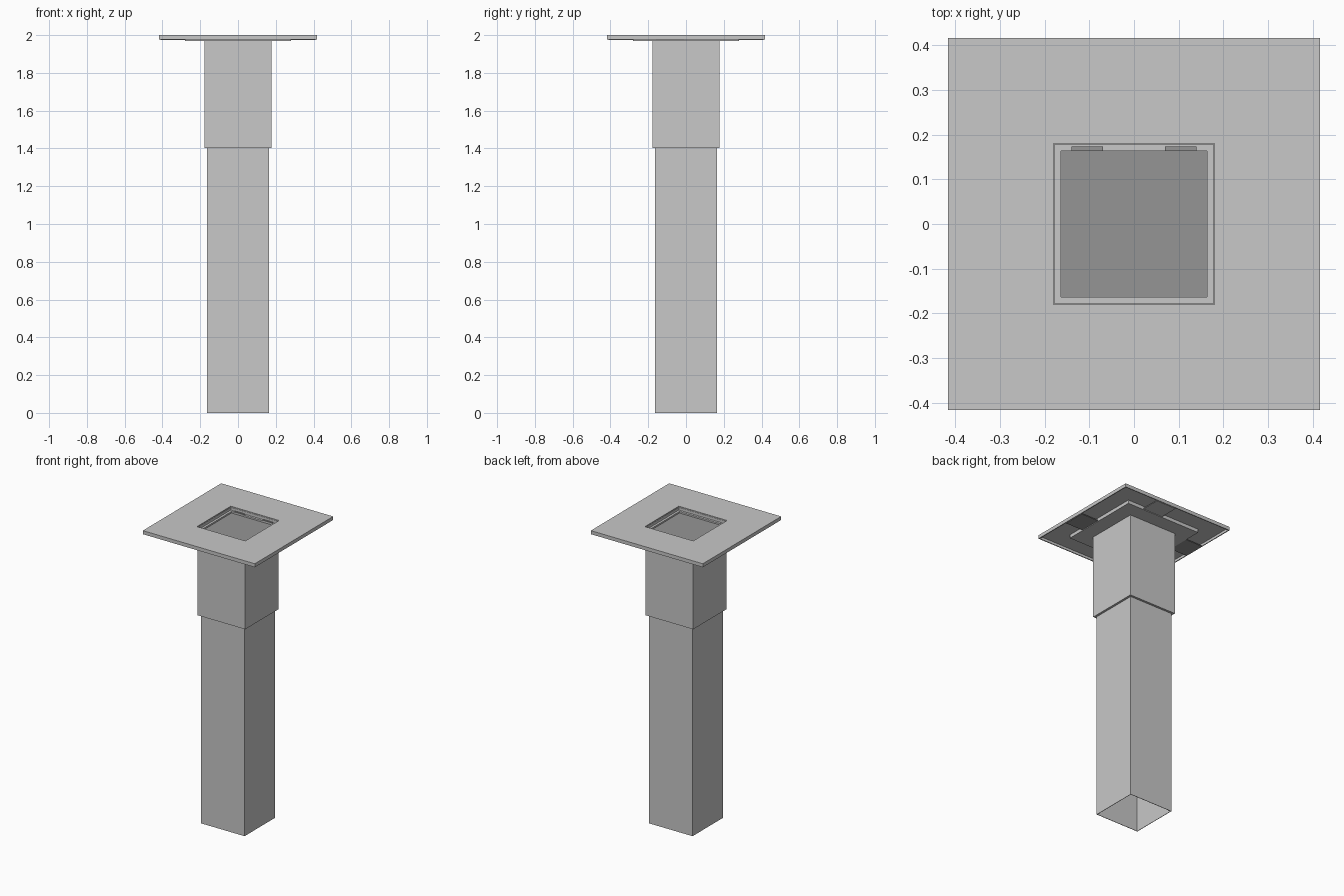
import bpy, bmesh, math
from mathutils import Matrix

if "Cube" in bpy.data.objects:
    bpy.data.objects.remove(bpy.data.objects["Cube"])


def material(name, value):
    m = bpy.data.materials.new(name)
    m.diffuse_color = (value, value, value, 1)
    m.use_nodes = True
    m.node_tree.nodes["Principled BSDF"].inputs["Base Color"].default_value = m.diffuse_color
    return m


LIGHT = material("light grey", 0.58)
DARK = material("dark grey", 0.30)


def finish(name, bm, mat):
    bmesh.ops.recalc_face_normals(bm, faces=bm.faces)
    mesh = bpy.data.meshes.new(name)
    bm.to_mesh(mesh)
    bm.free()
    mesh.materials.append(mat)
    ob = bpy.data.objects.new(name, mesh)
    bpy.context.collection.objects.link(ob)
    return ob


def box(name, x0, x1, y0, y1, z0, z1, mat, turn=0):
    bm = bmesh.new()
    bmesh.ops.create_cube(bm, size=1)
    for v in bm.verts:
        v.co = ((x0 + x1) / 2 + v.co.x * (x1 - x0),
                (y0 + y1) / 2 + v.co.y * (y1 - y0),
                (z0 + z1) / 2 + v.co.z * (z1 - z0))
    bm.transform(Matrix.Rotation(math.radians(turn), 4, 'Z'))
    return finish(name, bm, mat)


def square_loft(name, profile, mat):
    """Sweep a closed (half width, height) profile around a square."""
    bm = bmesh.new()
    rings = [[bm.verts.new((sx * h, sy * h, z))
              for sx, sy in ((-1, -1), (1, -1), (1, 1), (-1, 1))]
             for h, z in profile]
    for i, a in enumerate(rings):
        b = rings[(i + 1) % len(rings)]
        for k in range(4):
            n = (k + 1) % 4
            bm.faces.new((a[k], a[n], b[n], b[k]))
    return finish(name, bm, mat)


def tube(name, inner, outer, z0, z1, mat):
    return square_loft(name, [(inner, z0), (outer, z0), (outer, z1), (inner, z1)], mat)


# Telescoping square shaft
tube("lower_tube", 0.160, 0.163, 0.0, 1.95, LIGHT)
tube("upper_tube", 0.163, 0.178, 1.403, 1.975, LIGHT)

# Top plate: thin sheet with a folded skirt and a square opening
square_loft("top_plate", [(0.180, 2.0), (0.417, 2.0), (0.417, 1.976),
                          (0.411, 1.976), (0.411, 1.993), (0.180, 1.993)], LIGHT)

# Collar beneath the plate
tube("collar", 0.178, 0.28, 1.97, 1.993, LIGHT)

# Tabs joining collar and skirt, one per side
for i in range(4):
    box(f"support_tab_{i + 1}", 0.01, 0.16, 0.28, 0.411, 1.974, 1.979,
        DARK if i % 2 else LIGHT, 90 * i)

# Recessed lid and its two hinges
box("lid", -0.163, 0.163, -0.163, 0.163, 1.95, 1.965, DARK)
for side, x in (("left", -0.105), ("right", 0.105)):
    box(side + "_hinge", x - 0.035, x + 0.035, 0.163, 0.174, 1.972, 1.98, DARK)
